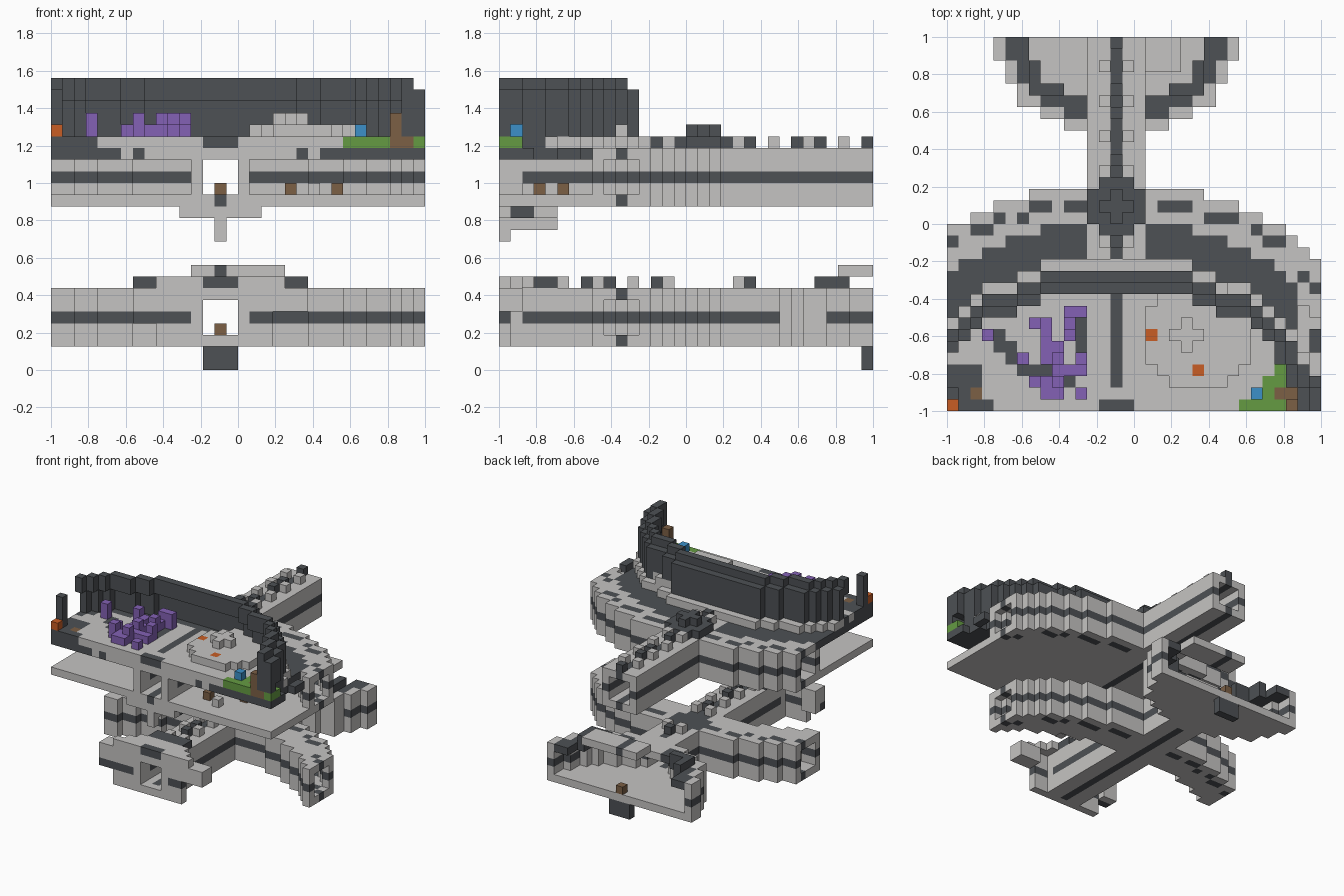
import bpy, bmesh
from mathutils import Vector

cube = bpy.data.objects.get("Cube")
if cube:
    bpy.data.objects.remove(cube, do_unlink=True)

N, S, MID = 32, 0.0625, 14          # grid count, block size, spine column
PALETTE = {
    "stone": (0.56, 0.55, 0.54), "slate": (0.075, 0.082, 0.09),
    "violet": (0.23, 0.12, 0.46), "grass": (0.13, 0.33, 0.055),
    "wood": (0.2, 0.115, 0.06), "water": (0.045, 0.28, 0.58),
    "ember": (0.58, 0.11, 0.018),
}
NAMES = list(PALETTE)
MATS = []
for name, rgb in PALETTE.items():
    m = bpy.data.materials.new(name)
    m.use_nodes = True
    m.diffuse_color = (*rgb, 1)
    m.node_tree.nodes["Principled BSDF"].inputs["Base Color"].default_value = (*rgb, 1)
    MATS.append(m)

blocks = {}                          # (i, j, k) -> (part, colour)


def put(part, colour, i, j, k):
    if 0 <= i < N and 0 <= j < N:
        blocks[i, j, k] = (part, colour)


def box(part, colour, xs, ys, zs):
    for i in range(xs[0], xs[1] + 1):
        for j in range(ys[0], ys[1] + 1):
            for k in range(zs[0], zs[1] + 1):
                put(part, colour, i, j, k)


def step(value, table):
    return next((v for limit, v in table if value <= limit), table[-1][1])


def arc(i):                          # outer edge of the curved corridor
    return step(abs(i - MID), [(2, 19), (7, 18), (10, 17), (12, 16), (14, 15), (15, 14), (16, 13), (17, 12)])


def rampart(i):                      # outer edge of the terrace wall
    return step(abs(i - MID), [(6, 11), (8, 10), (11, 9), (12, 8), (13, 7), (14, 6), (15, 5), (16, 3), (17, 1), (99, -9)])


def flare(j):                        # half width of the rear room
    return step(j, [(24, 4), (25, 6), (27, 8), (29, 9), (31, 10)])


def edge(cells):
    def clamp(v):
        return min(max(v, 0), N - 1)
    near = ((1, 0), (-1, 0), (0, 1), (0, -1))
    return {(i, j) for i, j in cells
            if any((clamp(i + a), clamp(j + b)) not in cells for a, b in near)}


def dashed(i, j):
    line = arc(i) - (1 if abs(i - MID) < 15 else 2)
    return j == line and abs(i - MID) > 2 and i % 4 != 1


GRID = [(i, j) for i in range(N) for j in range(N)]
BAND = {(i, j) for i, j in GRID if arc(i) - 4 <= j <= arc(i)}
SPINE = {(i, j) for i, j in GRID if abs(i - MID) <= 2}
ROOM = {(i, j) for i, j in GRID if j >= 24 and abs(i - MID) <= flare(j)}


def corridors(part, plan, base, last, hub):
    # hollow corridors: floor, striped walls, roof with dashed line
    shell = edge(plan)
    for i, j in plan:
        centre = i == MID and 0 < j < last
        mark = "slate" if centre or dashed(i, j) else "stone"
        put(part + "_floor", mark, i, j, base)
        put(part + "_roof", mark, i, j, base + 4)
        if (i, j) in shell:
            for k in (1, 2, 3):
                striped = k == 2 and j > 1 and not ((i, j) in ROOM - SPINE and j < 28)
                put(part + "_walls", "slate" if striped else "stone", i, j, base + k)
    # crossing hub, paired roof studs and raised spine dashes
    box(part + "_hub", "slate", (12, 16), (16, 18), (hub, hub))
    box(part + "_hub", "slate", (13, 15), (15, 19), (hub, hub))
    for j in range(2, last):
        if not 15 <= j <= 19:
            if j % 3 == 2:
                for i in (13, 15):
                    put(part + "_studs", "stone", i, j, base + 5)
            if j % 6 in (1, 3):
                put(part + "_dashes", "slate", MID, j, base + 5)


# lower level with open rear room
corridors("lower_corridor", BAND | SPINE | ROOM, 2, 23, 6)
shell = edge(ROOM)
inner1 = edge(ROOM - shell)
inner2 = edge(ROOM - shell - inner1)
for i, j in ROOM:
    if abs(i - MID) > 2 or j > 26:
        if (i, j) not in shell | inner1 | inner2:
            blocks.pop((i, j, 6), None)
        elif (i, j) not in shell:
            put("rear_room_trim", "slate", i, j, 6)
            if 7 <= i <= 21 and j >= 27:
                put("rear_room_trim", "slate", i, j, 7)
for i, j in SPINE:
    if j > 24 and abs(i - MID) <= 1:
        for k in (3, 4, 5):
            blocks.pop((i, j, k), None)
box("rear_room_post", "slate", (13, 15), (31, 31), (0, 1))
box("rear_room_crate", "wood", (14, 14), (31, 31), (3, 3))
box("rear_room_canopy", "stone", (12, 19), (29, 31), (8, 8))
box("rear_room_canopy", "slate", (14, 14), (29, 31), (8, 8))

# lower front wings and stepped lintel
for xs, ys, zs in (((9, 11), (0, 0), (2, 6)), ((7, 8), (0, 1), (4, 6)),
                   ((17, 18), (0, 0), (2, 6)), ((19, 21), (0, 1), (5, 6))):
    box("lower_front_wing", "stone", xs, ys, zs)
box("lower_front_wing", "slate", (7, 11), (0, 0), (4, 4))
box("lower_front_wing", "slate", (17, 18), (0, 0), (4, 4))
for j in range(3):
    box("lower_lintel", "stone", (9 + j, 19 - j), (j, j), (7, 7))
box("lower_lintel", "slate", (13, 15), (0, 0), (7, 7))
box("lower_lintel", "slate", (12, 16), (3, 4), (7, 7))

# upper level
corridors("upper_corridor", BAND | SPINE, 14, 32, 19)
box("upper_hub_cap", "slate", (13, 15), (17, 17), (20, 20))
box("upper_hub_cap", "slate", (14, 14), (16, 18), (20, 20))

# bracket beneath the upper front
box("bracket_plate", "stone", (11, 17), (0, 4), (13, 13))
box("bracket_plate", "slate", (17, 17), (1, 2), (13, 13))
box("bracket_keel", "stone", (14, 14), (0, 4), (12, 12))
box("bracket_tip", "stone", (14, 14), (0, 0), (11, 11))

# broad lower plate, terrace slab and rampart
INSIDE = {(i, j) for i, j in GRID if j <= rampart(i)}
outer = {(i, j) for i, j in INSIDE
         if j + 1 > rampart(i) or j > rampart(i - 1) or j > rampart(i + 1)}
second = {(i, j) for i, j in INSIDE - outer
          if {(i - 1, j), (i + 1, j), (i, j + 1)} & outer}
for i, j in GRID:
    dx, top, wall = abs(i - MID), arc(i), rampart(i)
    if j > top:
        continue
    if (i, j, 14) not in blocks:
        put("base_plate", "stone", i, j, 14)
    if dx < 16 or j >= top - 4 or j <= wall + 1:
        if (i, j) in INSIDE:
            put("terrace_slab", "slate" if dx > 8 or dx == 7 else "stone", i, j, 18)
        elif dx > 2:
            inner = min(arc(i - 1), top, arc(i + 1)) - 3
            dark = dashed(i, j) or (j <= inner and not (dx > 15 and j > 7))
            put("upper_roof", "slate" if dark else "stone", i, j, 18)
    if j == wall + 1 and j > 3:
        put("rampart_ledge", "stone", i, j, 19)
for i, j in INSIDE:
    if (i, j) in outer:
        put("rampart_foot", "stone" if j > 3 else "slate", i, j, 19)
        for k in range(20, 24):
            put("rampart_wall", "slate", i, j, k)
    elif (i, j) in second:
        put("terrace_top", "slate", i, j, 19)
        for k in (23, 24):
            put("rampart_lip", "slate", i, j, k)
    else:
        corner = i < 3 and j < 4 or i == 3 and j == 0
        spine = i == MID and 2 <= j <= 9
        put("terrace_top", "slate" if corner or spine else "stone", i, j, 19)
box("rampart_post", "slate", (30, 31), (0, 1), (20, 23))
box("left_post", "slate", (0, 0), (1, 1), (20, 23))
box("side_block", "slate", (31, 31), (5, 6), (18, 18))
box("front_lintel", "slate", (13, 15), (0, 0), (19, 19))

# window through the rampart beside the pond block
for i in range(27, N):
    blocks.pop((i, 1, 20), None)

# stepped mound on the right of the terrace
for i, j in GRID:
    if abs(i - 21) <= 4 and abs(j - 6) <= 4 and abs(i - 21) + abs(j - 6) <= 6:
        put("mound", "stone", i, j, 20)
    if abs(i - 20) + abs(j - 6) <= 1:
        put("mound_top", "stone", i, j, 21)
put("ember_light", "ember", 17, 6, 20)
put("mound", "stone", 17, 5, 20)
put("ember_light", "ember", 21, 3, 20)
put("corner_light", "ember", 0, 0, 20)
put("corner_crate", "wood", 2, 1, 19)

# violet shrubs, one string of columns per row
SHRUBS = {8: "ab", 7: "78a", 6: "38a", 5: "89", 4: "689b", 3: "9ab", 2: "789", 1: "89b"}
SOIL = {7: "b", 6: "4b", 5: "45b", 4: "5", 3: "678", 2: "a"}
for j, row in SHRUBS.items():
    for c in row:
        i = int(c, 16)
        put("shrubs", "violet", i, j, 20)
        if i in (3, 7) or (i > 8 and j % 2 == 0):
            put("shrubs", "violet", i, j, 21)
for j, row in SOIL.items():
    for c in row:
        put("shrub_soil", "slate", int(c, 16), j, 19)

# lawn, pond block and trunk
for j in range(4):
    box("lawn", "grass", (25 + j, 28), (j, j), (19, 19))
box("lawn", "grass", (29, 31), (0, 1), (19, 19))
box("trunk", "wood", (29, 30), (0, 0), (19, 19))
box("trunk", "wood", (29, 29), (0, 0), (20, 21))
box("trunk", "wood", (28, 29), (1, 1), (19, 19))
put("pond_block", "water", 26, 1, 20)

# crates on the base plate and in the corridor
for i, j in ((20, 3), (24, 5)):
    put("plate_crate", "wood", i, j, 15)
put("plate_crate", "stone", 22, 2, 15)
put("corridor_crate", "wood", 14, 8, 15)
put("upper_corridor_floor", "slate", 14, 0, 14)

# turn blocks into one mesh per part, outer faces only
AXES = [Vector(d) for d in ((1, 0, 0), (-1, 0, 0), (0, 1, 0), (0, -1, 0), (0, 0, 1), (0, 0, -1))]
meshes = {}
for (i, j, k), (part, colour) in blocks.items():
    if part not in meshes:
        meshes[part] = bmesh.new()
    bm = meshes[part]
    mid = Vector(((i + 0.5) * S - 1, (j + 0.5) * S - 1, (k + 0.5) * S))
    for n in AXES:
        if (i + int(n.x), j + int(n.y), k + int(n.z)) in blocks:
            continue
        u = Vector((n.y, n.z, n.x))
        v = n.cross(u)
        corners = [mid + (n + a * u + b * v) * S / 2 for a, b in ((1, 1), (-1, 1), (-1, -1), (1, -1))]
        bm.faces.new([bm.verts.new(c) for c in corners]).material_index = NAMES.index(colour)
for part, bm in meshes.items():
    bmesh.ops.remove_doubles(bm, verts=bm.verts, dist=0.001)
    mesh = bpy.data.meshes.new(part)
    for m in MATS:
        mesh.materials.append(m)
    bm.to_mesh(mesh)
    bm.free()
    bpy.context.collection.objects.link(bpy.data.objects.new(part, mesh))
